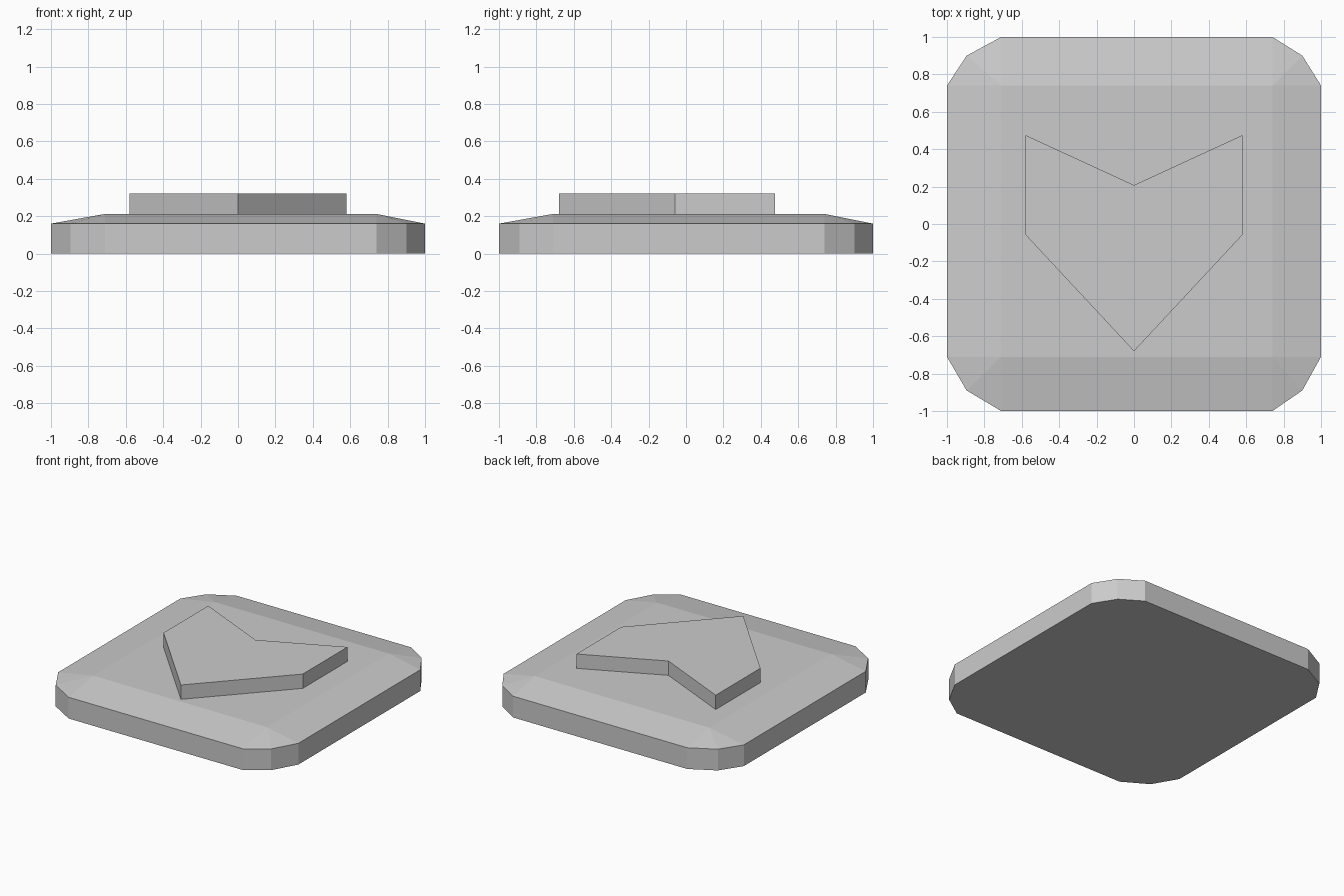
import bpy, bmesh

if "Cube" in bpy.data.objects:
    bpy.data.objects.remove(bpy.data.objects["Cube"])

LO, HI = -0.71, 0.74               # plateau limits on both axes
EDGE_Z, TOP_Z, RAISED_Z = 0.16, 0.212, 0.32


def finish(bm, name):
    bmesh.ops.recalc_face_normals(bm, faces=bm.faces)
    mesh = bpy.data.meshes.new(name)
    bm.to_mesh(mesh)
    bm.free()
    obj = bpy.data.objects.new(name, mesh)
    bpy.context.collection.objects.link(obj)
    return obj


def prism(bm, outline, z0, z1, cap=True):
    """Vertical walls over an outline; returns the upper ring."""
    low = [bm.verts.new((x, y, z0)) for x, y in outline]
    high = [bm.verts.new((x, y, z1)) for x, y in outline]
    n = len(outline)
    for i in range(n):
        j = (i + 1) % n
        bm.faces.new((low[i], low[j], high[j], high[i]))
    bm.faces.new(low[::-1])
    if cap:
        bm.faces.new(high)
    return high


# Base tile: each faceted corner has three rim points, counter-clockwise
def limit(s):
    return HI if s > 0 else LO


corners = [(1, 1), (-1, 1), (-1, -1), (1, -1)]
outline = []
for sx, sy in corners:
    px, py = limit(sx), limit(sy)
    mid = (0.9 if sx > 0 else -0.895, 0.9 if sy > 0 else -0.89)
    trio = [(sx, py), mid, (px, sy)]
    outline += trio if sx * sy > 0 else trio[::-1]

bm = bmesh.new()
rim = prism(bm, outline, 0, EDGE_Z, cap=False)
plateau = [bm.verts.new((limit(sx), limit(sy), TOP_Z)) for sx, sy in corners]
bm.faces.new(plateau)
for i in range(4):
    a, b, c = rim[3 * i:3 * i + 3]
    # Corner fan, then the sloped side to the next corner
    bm.faces.new((a, b, plateau[i]))
    bm.faces.new((b, c, plateau[i]))
    bm.faces.new((c, rim[(3 * i + 3) % 12], plateau[(i + 1) % 4], plateau[i]))
finish(bm, "base_tile")

# Raised chevron plate
chevron = [(0, -0.68), (0.58, -0.058), (0.58, 0.475),
           (0, 0.208), (-0.58, 0.475), (-0.58, -0.058)]
bm = bmesh.new()
prism(bm, chevron, TOP_Z, RAISED_Z)
finish(bm, "raised_chevron")
